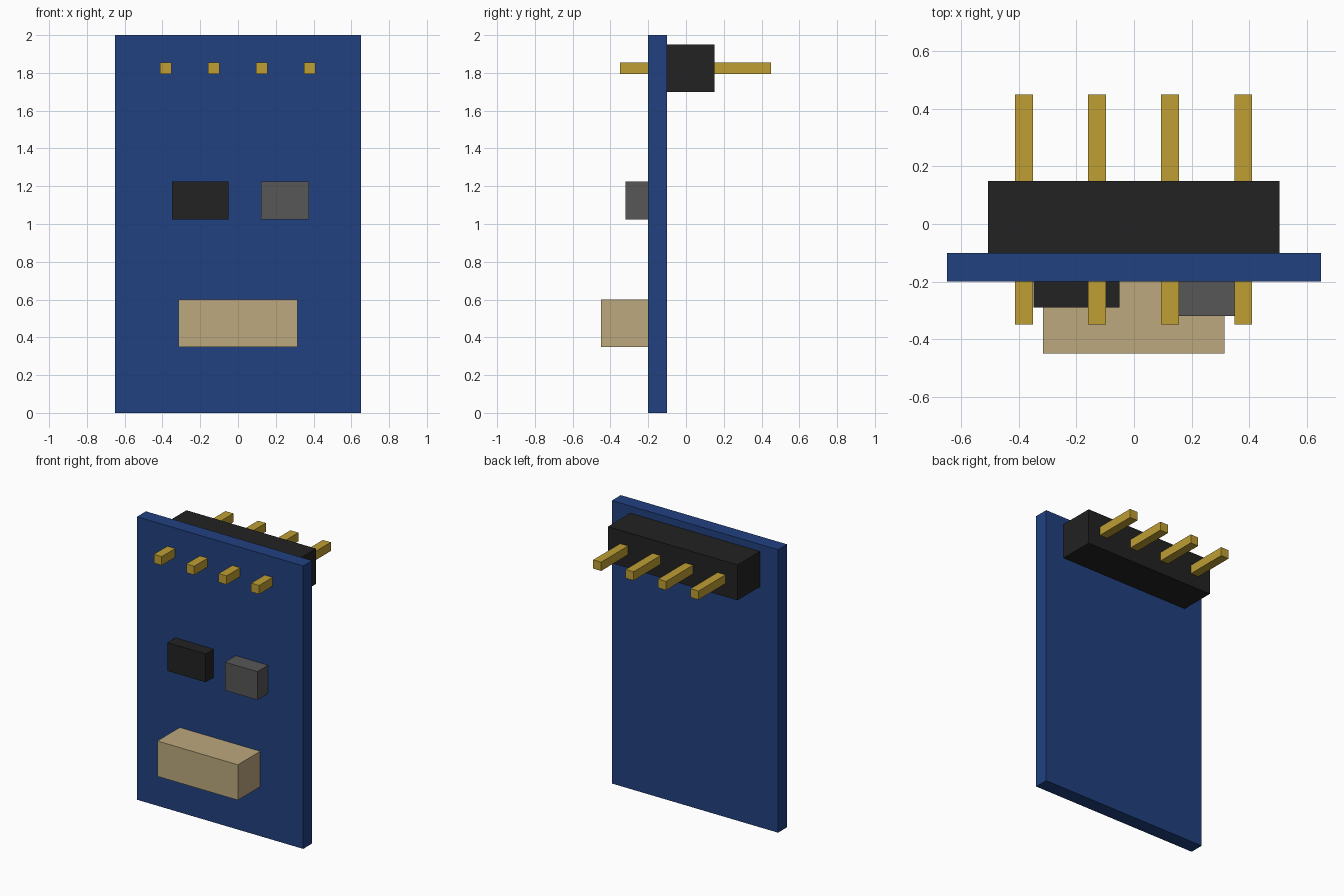
import bpy
import bmesh
from mathutils import Vector

cube = bpy.data.objects.get("Cube")
if cube:
    bpy.data.objects.remove(cube, do_unlink=True)


def make_material(name, rgb):
    mat = bpy.data.materials.new(name)
    mat.use_nodes = True
    color = (*rgb, 1.0)
    mat.diffuse_color = color
    mat.node_tree.nodes["Principled BSDF"].inputs["Base Color"].default_value = color
    return mat


blue = make_material("board blue", (0.015, 0.053, 0.216))
black = make_material("plastic black", (0.016, 0.016, 0.016))
grey = make_material("component grey", (0.095, 0.095, 0.095))
tan = make_material("connector tan", (0.503, 0.392, 0.209))
gold = make_material("pin gold", (0.515, 0.342, 0.034))


def box(name, mat, x, y, z):
    """Box spanning the (low, high) range on each axis, with its origin at the centre."""
    low, high = (Vector(corner) for corner in zip(x, y, z))
    size = high - low
    bm = bmesh.new()
    bmesh.ops.create_cube(bm, size=1)
    bmesh.ops.scale(bm, vec=size, verts=bm.verts)
    mesh = bpy.data.meshes.new(name)
    bm.to_mesh(mesh)
    bm.free()
    mesh.materials.append(mat)
    obj = bpy.data.objects.new(name, mesh)
    obj.location = (low + high) / 2
    bpy.context.collection.objects.link(obj)
    return obj


# Circuit board
BACK, FRONT = -0.1, -0.2
box("circuit_board", blue, (-0.65, 0.65), (FRONT, BACK), (0, 2))

# Components on the front face
box("black_chip", black, (-0.35, -0.05), (-0.29, FRONT), (1.025, 1.225))
box("grey_component", grey, (0.122, 0.375), (-0.32, FRONT), (1.025, 1.225))
box("tan_connector", tan, (-0.316, 0.314), (-0.45, FRONT), (0.35, 0.6))

# Header block on the back, with four pins running through it and the board
box("header_block", black, (-0.508, 0.505), (BACK, 0.15), (1.7, 1.95))
PITCH, HALF = 0.254, 0.031
for i in range(4):
    x = (i - 1.5) * PITCH - 0.0015
    box(f"header_pin_{i + 1}", gold, (x - HALF, x + HALF), (-0.35, 0.45), (1.793, 1.855))
